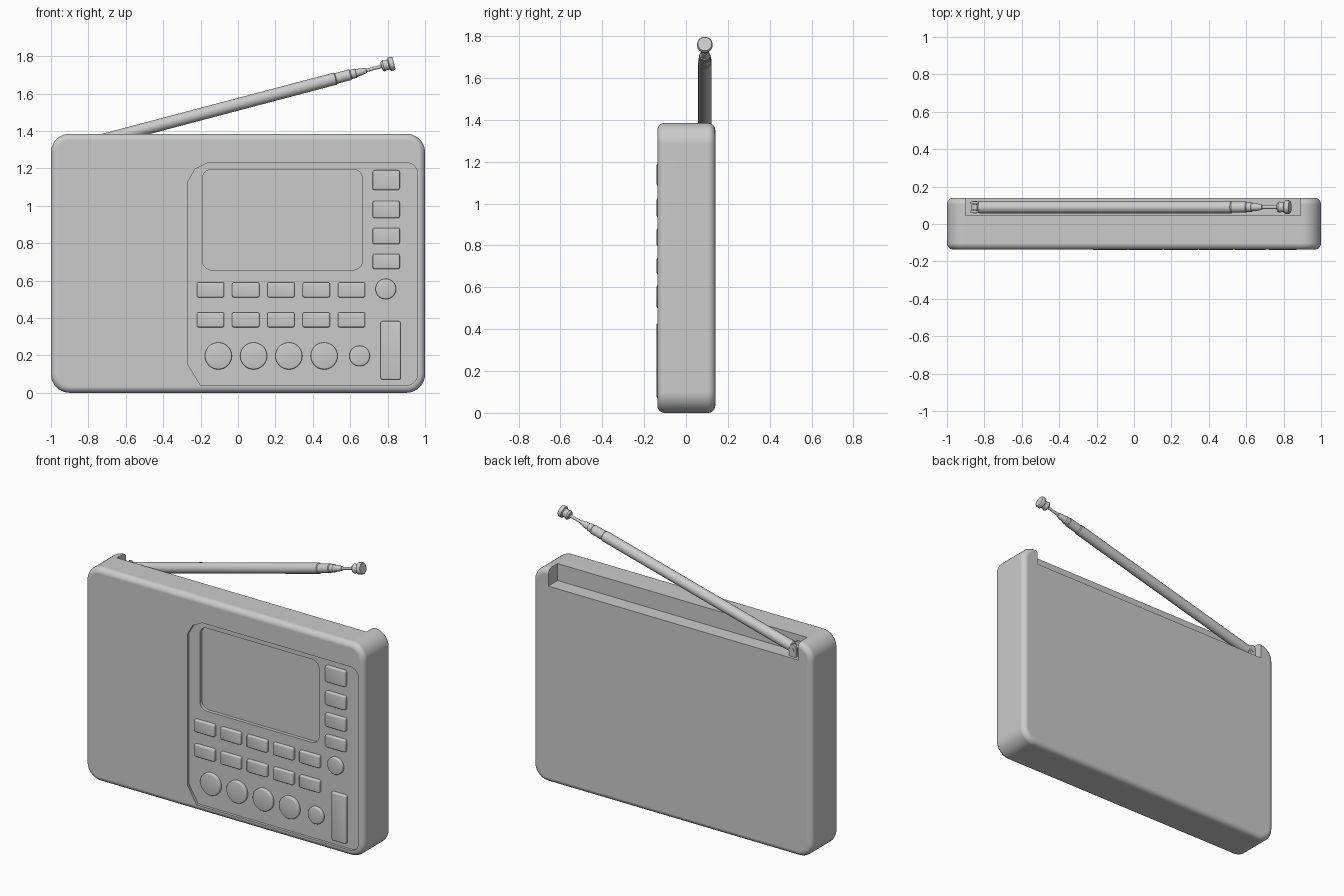
import bpy, bmesh
from math import sin, cos, pi, atan
from mathutils import Matrix

if "Cube" in bpy.data.objects:
    bpy.data.objects.remove(bpy.data.objects["Cube"])


def finish(bm, name):
    bmesh.ops.recalc_face_normals(bm, faces=bm.faces)
    me = bpy.data.meshes.new(name)
    bm.to_mesh(me)
    bm.free()
    ob = bpy.data.objects.new(name, me)
    bpy.context.collection.objects.link(ob)
    return ob


def smooth(ob, angle=0.6):
    bpy.ops.object.select_all(action='DESELECT')
    ob.select_set(True)
    bpy.context.view_layer.objects.active = ob
    bpy.ops.object.shade_smooth_by_angle(angle=angle)


def rounded(x0, x1, z0, z1, r, n=8):
    pts = []
    for k, (cx, cz) in enumerate([(x1 - r, z1 - r), (x0 + r, z1 - r),
                                  (x0 + r, z0 + r), (x1 - r, z0 + r)]):
        for i in range(n + 1):
            a = pi / 2 * (k + i / n)
            pts.append((cx + r * cos(a), cz + r * sin(a)))
    return pts


def circle(cx, cz, r, n=40):
    return [(cx + r * cos(2 * pi * i / n), cz + r * sin(2 * pi * i / n)) for i in range(n)]


def prism(name, pts, y0, y1, front=0, back=0, seg=3):
    """Extrude an x-z outline along y, rounding the front and back rims."""
    bm = bmesh.new()
    face = bm.faces.new([bm.verts.new((x, y0, z)) for x, z in pts])
    ext = bmesh.ops.extrude_face_region(bm, geom=[face], use_keep_orig=True)
    for v in ext['geom']:
        if isinstance(v, bmesh.types.BMVert):
            v.co.y = y1
    for y, w in ((y0, front), (y1, back)):
        if w:
            rim = [e for e in bm.edges if all(abs(v.co.y - y) < 1e-6 for v in e.verts)]
            bmesh.ops.bevel(bm, geom=rim, offset=w, segments=seg, profile=0.5, affect='EDGES')
    return finish(bm, name)


def cut(ob, cutter):
    m = ob.modifiers.new('cut', 'BOOLEAN')
    m.object, m.operation, m.solver = cutter, 'DIFFERENCE', 'EXACT'
    bpy.context.view_layer.objects.active = ob
    bpy.ops.object.modifier_apply(modifier=m.name)
    bpy.data.objects.remove(cutter)


FRONT, FLOOR = -0.137, -0.12

# Case with rounded rims
case = prism('case', rounded(-1, 1, 0, 1.385, 0.1, 10), FRONT, 0.14, 0.035, 0.035, 6)

# Recessed control panel with a clipped left side
right = rounded(0.5, 0.96, 0.04, 1.23, 0.06)
panel = right[:9] + [(-0.16, 1.23), (-0.23, 1.195), (-0.267, 1.13),
                     (-0.267, 0.15), (-0.20, 0.04)] + right[27:]
cut(case, prism('panel_cutter', panel, -0.3, FLOOR))

# Screen recess
cut(case, prism('screen_cutter', rounded(-0.19, 0.665, 0.657, 1.195, 0.05), -0.3, FLOOR + 0.022))

# Antenna trough, open to the top and back
cut(case, prism('trough_cutter', [(-0.9, 1.275), (0.89, 1.275), (0.89, 1.6), (-0.9, 1.6)], 0.045, 0.3))
smooth(case)
case.modifiers.new('weighted', 'WEIGHTED_NORMAL').keep_sharp = True


def button(name, pts, top=-0.14):
    smooth(prism(name, pts, top, FLOOR + 0.005, 0.007), 0.7)


# Side column of keys
for i, (z0, z1) in enumerate([(1.085, 1.19), (0.935, 1.025), (0.795, 0.882), (0.662, 0.742)]):
    button(f'side_key_{i + 1}', rounded(0.72, 0.865, z0, z1, 0.01, 3))

# Two rows of keys and the row of round buttons
for i in range(5):
    x = -0.147 + 0.1885 * i
    for row, z in enumerate((0.55, 0.39)):
        button(f'key_row{row + 1}_{i + 1}', rounded(x - 0.073, x + 0.073, z - 0.04, z + 0.04, 0.01, 3))
    if i < 4:
        button(f'round_button_{i + 1}', circle(-0.105 + 0.1885 * i, 0.197, 0.072))
button('small_round_button_low', circle(0.65, 0.197, 0.055))
button('small_round_button_high', circle(0.79, 0.555, 0.055))

# Long rocker
button('rocker', rounded(0.762, 0.87, 0.07, 0.383, 0.012, 3))

# Telescopic antenna: turned profile (x position, radius) tilted about its hinge
slope = atan(0.264)
HX, HY, HZ = -0.85, 0.09, 1.318
profile = [(-0.835, 0), (-0.835, 0.022), (-0.825, 0.033), (0.52, 0.033), (0.525, 0.029),
           (0.60, 0.029), (0.605, 0.025), (0.63, 0.025), (0.635, 0.021), (0.66, 0.019),
           (0.685, 0.013), (0.687, 0.009), (0.765, 0.009), (0.768, 0.024), (0.778, 0.03),
           (0.79, 0.026), (0.805, 0.028), (0.81, 0.037), (0.828, 0.037), (0.834, 0.033),
           (0.834, 0)]
N = 28
bm = bmesh.new()
rings = []
for x, r in profile:
    s = (x - HX) / cos(slope)
    rings.append([bm.verts.new((s, r * cos(2 * pi * i / N), r * sin(2 * pi * i / N)))
                  for i in range(N if r else 1)])
for a, b in zip(rings, rings[1:]):
    for i in range(N):
        j = (i + 1) % N
        if len(a) == 1:
            bm.faces.new((a[0], b[i], b[j]))
        elif len(b) == 1:
            bm.faces.new((a[i], b[0], a[j]))
        else:
            bm.faces.new((a[i], b[i], b[j], a[j]))
bm.transform(Matrix.Translation((HX, HY, HZ)) @ Matrix.Rotation(-slope, 4, 'Y'))
smooth(finish(bm, 'antenna'), 0.5)

# Hinge: two rounded lugs, a tongue and a pin
lug = [(HX - 0.025, 1.27), (HX + 0.025, 1.27)] + \
      [(HX + 0.025 * cos(pi * i / 12), HZ + 0.012 + 0.025 * sin(pi * i / 12)) for i in range(13)]
for side, y in (('front', HY - 0.024), ('back', HY + 0.024)):
    smooth(prism(f'hinge_lug_{side}', lug, y - 0.007, y + 0.007))
smooth(prism('hinge_tongue', rounded(HX - 0.018, HX + 0.03, HZ - 0.018, HZ + 0.018, 0.016, 5),
             HY - 0.014, HY + 0.014))
smooth(prism('hinge_pin', circle(HX, HZ, 0.01, 16), HY - 0.034, HY + 0.034))
